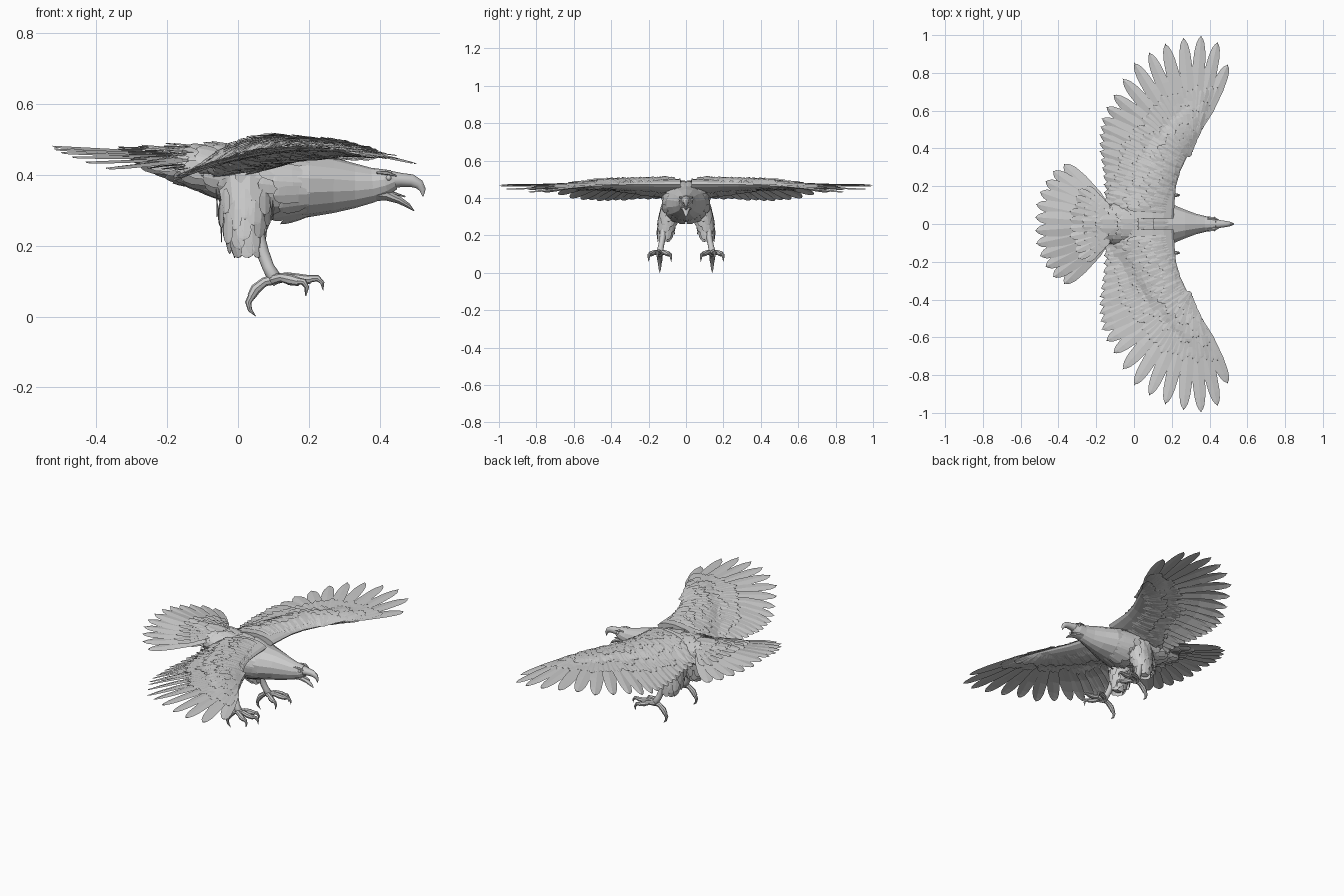
import bpy, bmesh, math, random
from mathutils import Vector as V

if "Cube" in bpy.data.objects:
    bpy.data.objects.remove(bpy.data.objects["Cube"])

random.seed(4)
UP = V((0, 0, 1))
BLADE = ((0, .35), (.3, .9), (.65, 1), (.85, .84), (.94, .6), (.985, .32), (1, .1))


def finish(bm, name, mirror=False, smooth=False):
    me = bpy.data.meshes.new(name)
    bm.to_mesh(me)
    bm.free()
    ob = bpy.data.objects.new(name, me)
    bpy.context.collection.objects.link(ob)
    if smooth:
        bpy.ops.object.select_all(action='DESELECT')
        ob.select_set(True)
        bpy.context.view_layer.objects.active = ob
        bpy.ops.object.shade_smooth_by_angle(angle=math.radians(40))
    if mirror:
        m = ob.modifiers.new("mirror", 'MIRROR')
        m.use_axis = (False, True, False)
        m.use_mirror_merge = False
    return ob


def tube(bm, path, sides=8):
    """Loft ellipses along (x, y, z, half width in y, other half size)."""
    pts = [V(p[:3]) for p in path]
    rings = []
    for i, p in enumerate(path):
        t = (pts[min(i + 1, len(pts) - 1)] - pts[max(i - 1, 0)]).normalized()
        s = V((0, 1, 0))
        s = (s - t * s.dot(t)).normalized()
        n = t.cross(s)
        rings.append([bm.verts.new(pts[i] + s * p[3] * math.sin(a) + n * p[4] * math.cos(a))
                      for a in (2 * math.pi * k / sides for k in range(sides))])
    fs = [bm.faces.new((r[k], r[(k + 1) % sides], q[(k + 1) % sides], q[k]))
          for r, q in zip(rings, rings[1:]) for k in range(sides)]
    fs += [bm.faces.new(rings[0]), bm.faces.new(rings[-1])]
    bmesh.ops.recalc_face_normals(bm, faces=fs)


def feather(bm, a, b, w, up=UP, zf=None, lift=(0, 0), tilt=.08):
    """Thin blade with a raised quill; zf drapes it over a height function."""
    a, b = V(a), V(b)
    side = (b - a).cross(up).normalized()
    rows = []
    for t, k in BLADE:
        row = []
        for j in (1, 0, -1):
            v = a.lerp(b, t - .02 * abs(j) * t) + side * (j * w * k)
            h = lift[0] + (lift[1] - lift[0]) * t + (.12 * w if j == 0 else 0) + tilt * j * w * k
            if zf:
                v.z = zf(v.x, v.y) + up.z * h
            else:
                v += up * h
            row.append(bm.verts.new(v))
        rows.append(row)
    for r, q in zip(rows, rows[1:]):
        for k in (0, 1):
            bm.faces.new((r[k], q[k], q[k + 1], r[k + 1]))


def interp(table, x):
    for p, q in zip(table, table[1:]):
        if p[0] <= x <= q[0]:
            f = (x - p[0]) / (q[0] - p[0])
            return [u + (v - u) * f for u, v in zip(p, q)]
    return list(table[0] if x < table[0][0] else table[-1])


# body, neck and skull: x, centre z, half width, half height
BODY = [(-.30, .452, .04, .014), (-.2, .435, .08, .04), (-.1, .42, .1, .06), (0, .395, .112, .088),
        (.1, .374, .118, .104), (.2, .37, .108, .09), (.27, .37, .078, .078), (.33, .369, .055, .063),
        (.38, .371, .042, .049), (.415, .378, .038, .039), (.44, .386, .029, .028)]
bm = bmesh.new()
tube(bm, [(x, 0, z, w, h) for x, z, w, h in BODY], 14)
finish(bm, "body")


def skin(x, a):
    x, z, w, h = interp(BODY, x)
    n = V((0, math.sin(a) / w, math.cos(a) / h)).normalized()
    return V((x, w * math.sin(a), z + h * math.cos(a))), n


bm = bmesh.new()
for i in range(8):
    for k in range(9):
        x = .19 - i * .05 + random.uniform(-.015, .015)
        a = math.pi * (k + .3 + .4 * (i % 2)) / 9
        (p, n), (q, m) = skin(x, a), skin(x - random.uniform(.08, .11), a)
        feather(bm, p - n * .003, q + m * random.uniform(.006, .016), .026, n)
finish(bm, "body_feathers", True)

# beak, jaw, eyes and brows
bm = bmesh.new()
tube(bm, [(.425, 0, .386, .03, .026), (.46, 0, .385, .021, .02), (.49, 0, .383, .016, .018),
          (.511, 0, .373, .011, .014), (.521, 0, .357, .006, .009), (.522, 0, .338, .001, .001)], 10)
finish(bm, "upper_beak", smooth=True)
bm = bmesh.new()
tube(bm, [(.385, 0, .35, .034, .026), (.42, 0, .343, .024, .016), (.455, 0, .328, .016, .01),
          (.48, 0, .313, .01, .007), (.497, 0, .298, .001, .001)], 10)
finish(bm, "lower_jaw", smooth=True)
bm = bmesh.new()
tube(bm, [(.41, 0, .352, .012, .004), (.44, 0, .348, .011, .004), (.472, 0, .338, .003, .002)], 6)
finish(bm, "tongue", smooth=True)
bm = bmesh.new()
bmesh.ops.create_uvsphere(bm, u_segments=10, v_segments=6, radius=.008)
bmesh.ops.translate(bm, verts=bm.verts, vec=(.425, .031, .391))
finish(bm, "eye", True, True)
bm = bmesh.new()
tube(bm, [(.39, .03, .406, .006, .003), (.42, .03, .405, .009, .006), (.447, .023, .397, .003, .002)], 6)
finish(bm, "brow", True)


# wing surface: cambered blade with a thicker arm
def blade(x, y):
    return .473 - (.6 if x < .2 else .44) * (x - .2) ** 2


ARM = [(.03, .21, -.16), (.12, .215, -.11), (.2, .222, -.05), (.28, .245, 0), (.4, .302, .08),
       (.54, .37, .2), (.64, .395, .3)]  # y, leading x, trailing x


def bulge(x, y):
    _, xl, xt = interp(ARM, y)
    u = (x - xt) / (xl - xt)
    if not 0 < u < 1:
        return 0
    return .042 * max(0, 1 - y / .75) * (4 * u * (1 - u)) ** .6


def top(x, y):
    return blade(x, y) + bulge(x, y)


def low(x, y):
    return blade(x, y) - 1.25 * bulge(x, y)


bm = bmesh.new()
N = 8
rings = []
for y, xl, xt in ARM:
    us = [xl + (xt - xl) * (1 - math.cos(math.pi * k / N)) / 2 for k in range(N + 1)]
    rings.append([bm.verts.new((x, y, top(x, y))) for x in us] +
                 [bm.verts.new((x, y, low(x, y))) for x in us[-2:0:-1]])
for r, q in zip(rings, rings[1:]):
    for k in range(2 * N):
        bm.faces.new((r[k], r[(k + 1) % (2 * N)], q[(k + 1) % (2 * N)], q[k]))
bm.faces.new(rings[-1])
bm.faces.new(rings[0])
bmesh.ops.recalc_face_normals(bm, faces=bm.faces)
finish(bm, "wing_arm", True)

# flight feathers, from wing tip to body
TIPS = [(.497, .845), (.443, .965), (.355, 1.0), (.262, .988), (.165, .957), (.08, .91), (0, .855),
        (-.06, .77), (-.11, .685), (-.148, .62)]
flight = []
for i, (x, y) in enumerate(TIPS):
    f = i / 9
    flight.append((V((.345 - .12 * f, .5 - .11 * f, 0)), V((x, y, 0)), .034 + .004 * f))
for i in range(12):
    f = i / 11
    flight.append((V((.2 - .1 * f, .37 - .31 * f, 0)),
                   V((-.172 - .012 * math.sin(6 * f), .56 - .48 * f, 0)), .036))
bm = bmesh.new()
for i, (a, b, w) in enumerate(flight):
    feather(bm, a, b, w, zf=blade, lift=(0, -.004 + .002 * (i % 3)), tilt=.1)
finish(bm, "flight_feathers", True)


# overlapping covert rows above and below the arm
def coverts(name, rows, up, zf):
    bm = bmesh.new()
    for k, length, w, h in rows:
        for (a, b, _), (a2, b2, _) in zip(flight, flight[1:]):
            for f in (0, .5):
                p, q = a.lerp(a2, f), b.lerp(b2, f)
                d = (q - p).normalized()
                s = p + d * (k + random.uniform(-.015, .015))
                e = s + d * length * random.uniform(.85, 1.15)
                feather(bm, s, e, w, up, zf, (h * .3, h * random.uniform(.7, 1.4)))
    finish(bm, name, True)


coverts("upper_coverts", [(.09, .16, .022, .005), (.03, .13, .019, .009), (-.02, .11, .017, .012),
                          (-.06, .09, .015, .012)], UP, top)
coverts("lower_coverts", [(.06, .13, .021, .006), (-.01, .11, .018, .010)], -UP, low)

# tail fan
TAIL = [(-.525, .036, .477), (-.52, .105, .469), (-.5, .17, .459), (-.47, .228, .447),
        (-.43, .282, .432), (-.372, .318, .415)]
bm = bmesh.new()
for x, y, z in TAIL:
    feather(bm, (-.13, y * .22, .458 - y * .05), (x, y, z), .04, tilt=-.06)
finish(bm, "tail_feathers", True)
bm = bmesh.new()
for r, (k, length) in enumerate(((.18, .34), (.08, .28), (0, .2))):
    for x, y, z in TAIL:
        a, b = V((-.13, y * .22, .465 - y * .05)), V((x, y, z))
        for side, dz in ((UP, .006 + .004 * r), (-UP, .012 + .008 * r)):
            p, q = a.lerp(b, k), a.lerp(b, k + length * random.uniform(.85, 1.1))
            feather(bm, p, q, .025, side, lift=(dz, dz))
finish(bm, "tail_coverts", True)

# feathered thighs
THIGH = [(.02, .075, .39, .05, .085), (.02, .095, .31, .046, .07), (.015, .11, .24, .038, .052),
         (.03, .12, .185, .022, .03)]
bm = bmesh.new()
tube(bm, THIGH, 9)
finish(bm, "thigh", True)
LEG = [(-p[2],) + p for p in THIGH]


def thigh_skin(z, a):
    _, x, y, _, w, d = interp(LEG, -z)
    n = V((math.cos(a), math.sin(a), 0))
    return V((x + d * n.x, y + w * n.y, z)), n


bm = bmesh.new()
for i in range(5):
    for k in range(8):
        a = 2 * math.pi * (k + .5 * (i % 2)) / 8
        z = .36 - i * .033
        (p, n), (q, _) = thigh_skin(z, a), thigh_skin(z - .05, a)
        q.z = max(.165, z - random.uniform(.07, .09))
        feather(bm, p, q + n * .008, .021, n)
finish(bm, "thigh_feathers", True)

# shanks, toes and claws
bm = bmesh.new()
tube(bm, [(.05, .118, .24, .02, .022), (.07, .126, .18, .016, .018), (.085, .134, .14, .016, .017),
          (.105, .14, .105, .021, .02), (.112, .14, .092, .012, .012)], 10)
finish(bm, "shank", True, True)
toes = [[(.1, .14, .105), (.14, .146, .112), (.17, .15, .106), (.205, .152, .104)],
        [(.1, .145, .105), (.125, .168, .11), (.15, .183, .103), (.172, .192, .098)],
        [(.1, .135, .105), (.125, .115, .11), (.148, .1, .103), (.17, .09, .098)],
        [(.105, .14, .105), (.075, .14, .098), (.05, .14, .078), (.037, .14, .056)]]
claws = [[(.2, .152, .106), (.225, .153, .108), (.238, .153, .095), (.24, .153, .073)],
         [(.168, .191, .1), (.186, .196, .098), (.195, .199, .082), (.192, .2, .058)],
         [(.166, .091, .1), (.184, .084, .098), (.193, .08, .082), (.19, .079, .058)],
         [(.04, .14, .06), (.029, .14, .04), (.034, .14, .018), (.051, .14, 0)]]
for name, paths, rad in (("toes", toes, (.015, .013, .015, .012)), ("claws", claws, (.011, .009, .006, .0005))):
    bm = bmesh.new()
    for path in paths:
        tube(bm, [p + (r, r) for p, r in zip(path, rad)], 8)
    finish(bm, name, True, True)
